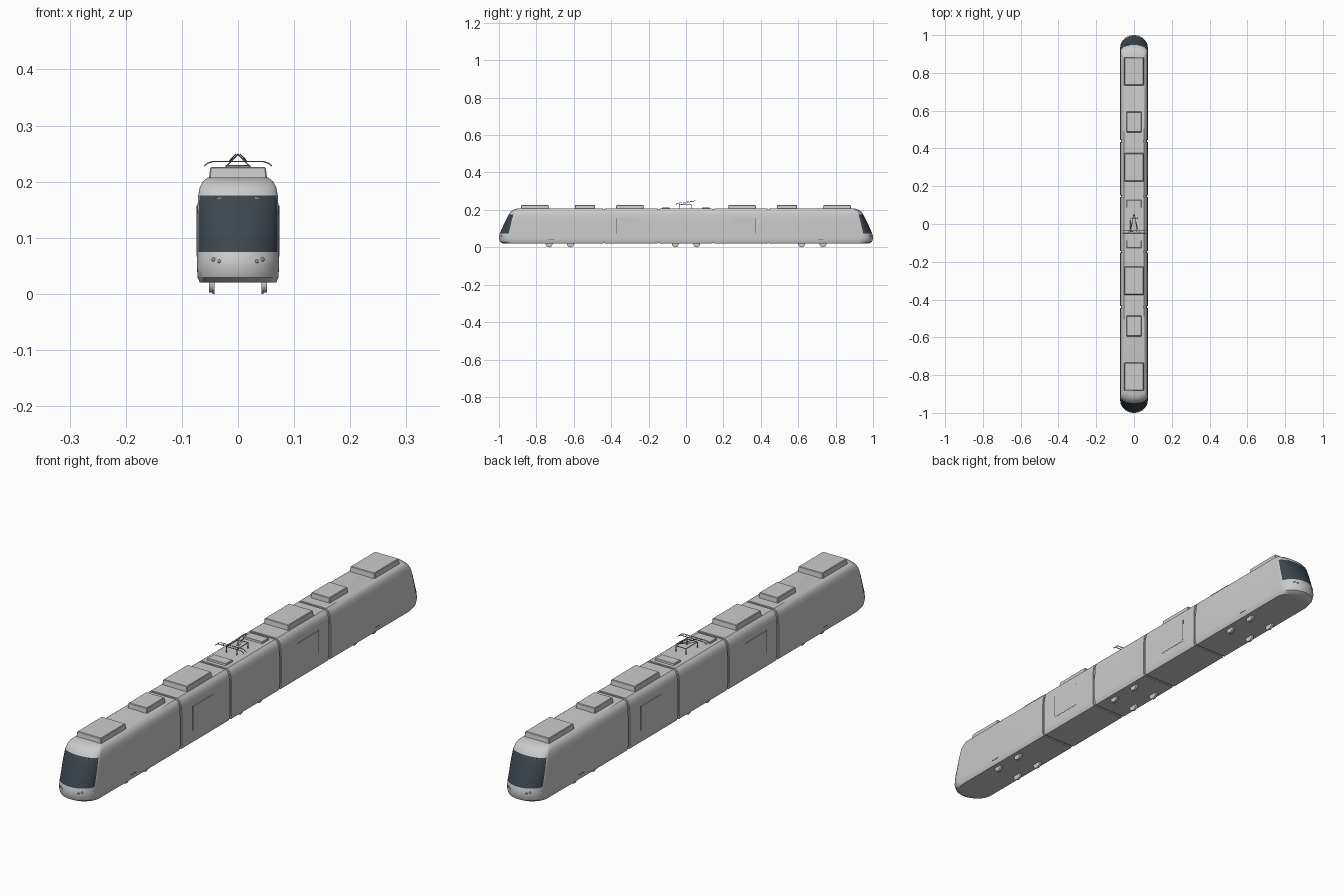
import bpy, bmesh, math
from mathutils import Vector, Matrix

cube = bpy.data.objects.get("Cube")
if cube:
    bpy.data.objects.remove(cube)


def material(name, rgb):
    m = bpy.data.materials.new(name)
    m.use_nodes = True
    m.diffuse_color = (*rgb, 1)
    m.node_tree.nodes["Principled BSDF"].inputs["Base Color"].default_value = (*rgb, 1)
    return m


GREY = material("light grey", (0.6, 0.6, 0.6))
GLASS = material("dark glass", (0.045, 0.062, 0.078))
METAL = material("mid grey metal", (0.3, 0.3, 0.3))
SEAM = material("dark seam", (0.1, 0.1, 0.1))

# Body levels: height, half width, nose tip, nose depth
LEVELS = [
    (0.020, 0.068, 0.978, 0.065), (0.029, 0.072, 0.994, 0.066),
    (0.045, 0.073, 1.000, 0.066), (0.060, 0.073, 0.999, 0.065),
    (0.075, 0.073, 0.995, 0.063), (0.100, 0.073, 0.984, 0.057),
    (0.140, 0.073, 0.966, 0.045), (0.175, 0.071, 0.948, 0.034),
    (0.190, 0.068, 0.937, 0.032), (0.200, 0.063, 0.924, 0.028),
    (0.207, 0.054, 0.904, 0.020)]
GLASS_Z = (0.075, 0.175)
STEPS = 24


def finish(name, bm, mats, angle=None):
    bmesh.ops.recalc_face_normals(bm, faces=bm.faces)
    mesh = bpy.data.meshes.new(name)
    bm.to_mesh(mesh)
    bm.free()
    for m in mats:
        mesh.materials.append(m)
    ob = bpy.data.objects.new(name, mesh)
    bpy.context.collection.objects.link(ob)
    if angle:
        bpy.ops.object.select_all(action='DESELECT')
        ob.select_set(True)
        bpy.context.view_layer.objects.active = ob
        bpy.ops.object.shade_smooth_by_angle(angle=math.radians(angle))
    return ob


def body(name, y0, y1, nose=0, inset=0.0):
    """Stack horizontal outlines; nose is +1 or -1 for a cab, 0 for a plain car."""
    bm = bmesh.new()
    rings = []
    for z, w, tip, d in LEVELS:
        w -= inset
        z -= inset * (z > 0.1) - inset * (z < 0.1)
        pts = [(-w, y0), (w, y0)]
        if nose:
            for i in range(STEPS + 1):
                a = math.pi * i / STEPS
                pts.append((w * math.cos(a), tip - d + d * math.sin(a)))
        else:
            pts += [(w, y1), (-w, y1)]
        rings.append([bm.verts.new((x, y, z)) for x, y in pts])
    for low, high in zip(rings, rings[1:]):
        for i in range(len(low)):
            j = (i + 1) % len(low)
            f = bm.faces.new((low[i], low[j], high[j], high[i]))
            c = f.calc_center_median()
            if nose and 4 <= i < STEPS and GLASS_Z[0] < c.z < GLASS_Z[1]:
                f.material_index = 1
    bm.faces.new(rings[0])
    bm.faces.new(rings[-1])
    if nose < 0:
        bmesh.ops.rotate(bm, verts=bm.verts, matrix=Matrix.Rotation(math.pi, 3, 'Z'))
    return finish(name, bm, [GREY, GLASS], 35)


def box(name, center, size, mat, taper=1.0, bevel=0.0):
    bm = bmesh.new()
    bmesh.ops.create_cube(bm, size=1)
    for v in bm.verts:
        if v.co.z > 0:
            v.co.x *= taper
            v.co.y *= 1 - (1 - taper) * size[0] / size[1]
        v.co = Vector(center) + Vector([a * b for a, b in zip(v.co, size)])
    if bevel:
        bmesh.ops.bevel(bm, geom=bm.edges[:], offset=bevel, segments=1, affect='EDGES')
    return finish(name, bm, [mat])


def rod(name, points, r):
    cu = bpy.data.curves.new(name, 'CURVE')
    cu.dimensions = '3D'
    cu.bevel_depth = r
    cu.bevel_resolution = 1
    cu.use_fill_caps = True
    sp = cu.splines.new('POLY')
    sp.points.add(len(points) - 1)
    for p, co in zip(sp.points, points):
        p.co = (*co, 1)
    cu.materials.append(METAL)
    ob = bpy.data.objects.new(name, cu)
    bpy.context.collection.objects.link(ob)
    return ob


# Five car bodies and the joints between them
GAP = 0.005
J1, J2 = 0.147, 0.44
body("front_cab_car", J2 + GAP, 0, -1)
body("rear_cab_car", J2 + GAP, 0, 1)
body("centre_car", -J2 + J2 - J1 + GAP, J1 - GAP)
body("front_middle_car", -J2 + GAP, -J1 - GAP)
body("rear_middle_car", J1 + GAP, J2 - GAP)
for i, y in enumerate((-J2, -J1, J1, J2)):
    body(f"joint_{i + 1}", y - 2 * GAP, y + 2 * GAP, 0, 0.004)

for s, end in ((-1, "front"), (1, "rear")):
    # Roof equipment boxes
    for label, y, length, width in (("cab", 0.808, 0.15, 0.104), ("small", 0.54, 0.11, 0.08),
                                    ("middle", 0.3, 0.15, 0.104)):
        box(f"{end}_{label}_roof_box", (0, s * y, 0.2155), (width, length, 0.021), GREY, 0.95, 0.002)
    box(f"{end}_pantograph_side_box", (0, s * 0.107, 0.2095), (0.08, 0.042, 0.009), GREY, 0.96, 0.001)
    # Headlights and wiper pivots
    for side in (-1, 1):
        for k, x in enumerate((0.033, 0.043)):
            y = 0.999 - 0.065 * (1 - math.sqrt(1 - (x / 0.073) ** 2))
            bm = bmesh.new()
            bmesh.ops.create_uvsphere(bm, u_segments=12, v_segments=8, radius=0.004)
            bmesh.ops.translate(bm, verts=bm.verts, vec=(side * x, s * (y - 0.0025), 0.058 + k * 0.003))
            finish(f"{end}_headlight", bm, [METAL], 40)
        box(f"{end}_wiper_pivot", (side * 0.036, s * 0.945, 0.171), (0.012, 0.006, 0.002), GREY)
    # Door seams and low steps on the sides
    for side in (-1, 1):
        box(f"{end}_door_seam", (side * 0.073, s * 0.372, 0.115), (0.002, 0.003, 0.085), SEAM)
        box(f"{end}_door_panel", (side * 0.073, s * 0.31, 0.112), (0.002, 0.12, 0.09), GREY)
        box(f"{end}_step", (side * 0.073, s * 0.72, 0.04), (0.001, 0.03, 0.002), SEAM)

# Wheels
for y in (-0.732, -0.618, -0.057, 0.057, 0.618, 0.732):
    for side in (-1, 1):
        bm = bmesh.new()
        for r, w, x in ((0.0165, 0.009, 0.0475), (0.0185, 0.003, 0.0435)):
            turn = Matrix.Translation((side * x, y, 0.0185)) @ Matrix.Rotation(math.pi / 2, 4, 'Y')
            bmesh.ops.create_cone(bm, cap_ends=True, segments=24, radius1=r, radius2=r,
                                  depth=w, matrix=turn)
        finish("wheel", bm, [GREY], 35)

# Pantograph: base frame, folding arms and contact bow
R = 0.0011
BASE = 0.2285
APEX = (0, 0.05, 0.249)
rod("pantograph_base", [(-0.021, -0.037, BASE), (0.021, -0.037, BASE), (0.021, 0.03, BASE),
                        (-0.021, 0.03, BASE), (-0.021, -0.037, BASE)], R * 1.4)
for side in (-1, 1):
    for y in (-0.037, 0.03):
        rod("pantograph_leg", [(side * 0.021, y, 0.205), (side * 0.021, y, BASE)], R * 1.5)
    rod("pantograph_lower_arm", [(side * 0.02, -0.03, BASE), APEX], R)
    rod("pantograph_upper_arm", [(side * 0.004, 0.05, 0.249), (side * 0.016, -0.043, 0.236)], R)
for y in (-0.05, -0.036):
    rod("contact_bow", [(-0.06, y, 0.228), (-0.054, y, 0.233), (-0.045, y, 0.236),
                        (0.045, y, 0.236), (0.054, y, 0.233), (0.06, y, 0.228)], R * 1.2)
for x in (-0.03, 0.03):
    rod("bow_link", [(x, -0.05, 0.236), (x, -0.036, 0.236)], R)
